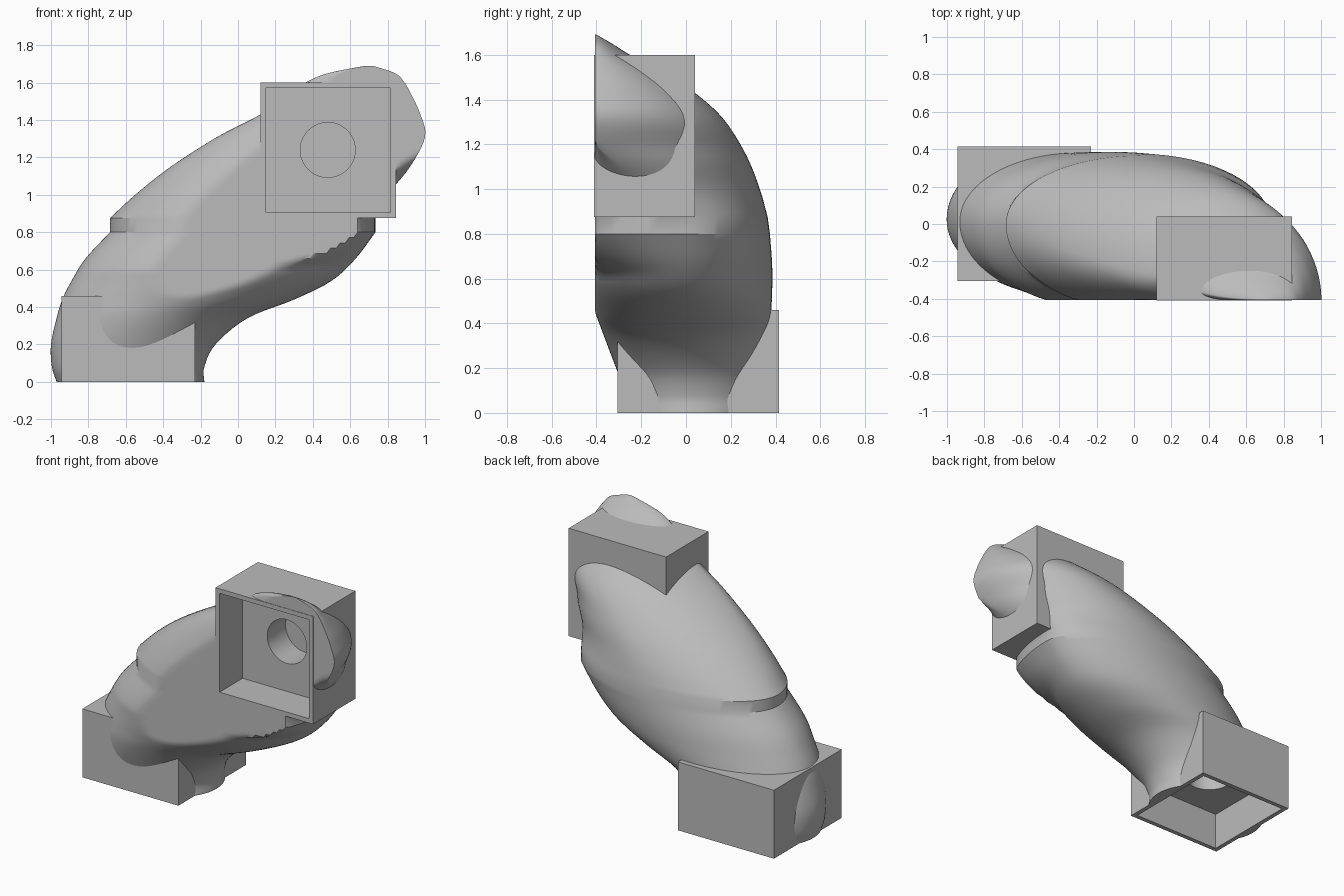
import bpy, bmesh, math
from mathutils import Vector

if "Cube" in bpy.data.objects:
    bpy.data.objects.remove(bpy.data.objects["Cube"], do_unlink=True)

grey = bpy.data.materials.new("plain grey")
grey.use_nodes = True
colour = (0.5, 0.5, 0.5, 1)
grey.diffuse_color = colour
grey.node_tree.nodes["Principled BSDF"].inputs["Base Color"].default_value = colour

FRONT = -0.41


def add_object(name, bm):
    bmesh.ops.recalc_face_normals(bm, faces=bm.faces)
    mesh = bpy.data.meshes.new(name)
    bm.to_mesh(mesh)
    bm.free()
    mesh.materials.append(grey)
    obj = bpy.data.objects.new(name, mesh)
    bpy.context.collection.objects.link(obj)
    return obj


def block(name, low, high):
    bm = bmesh.new()
    bmesh.ops.create_cube(bm, size=1)
    low, high = Vector(low), Vector(high)
    for v in bm.verts:
        v.co = (low + high) / 2 + v.co * (high - low)
    return add_object(name, bm)


def rod(name, centre, radius, depth, tilt):
    bm = bmesh.new()
    bmesh.ops.create_cone(bm, cap_ends=True, segments=48, radius1=radius,
                          radius2=radius, depth=depth)
    obj = add_object(name, bm)
    obj.location = centre
    obj.rotation_euler.x = tilt
    return obj


def ramp(value, start, end):
    return min(1, max(0, (value - start) / (end - start)))


def smooth_rows(rows, steps=5):
    """Catmull-Rom curve through the given rows."""
    pts = [Vector(r) for r in rows]
    pts = [2 * pts[0] - pts[1]] + pts + [2 * pts[-1] - pts[-2]]
    out = []
    for a, b, c, d in zip(pts, pts[1:], pts[2:], pts[3:]):
        for i in range(steps):
            t = i / steps
            out.append(b + (c - a) * t / 2 + (2 * a - 5 * b + 4 * c - d) * t**2 / 2
                       + (3 * b - a - 3 * c + d) * t**3 / 2)
    return out + [pts[-2]]


def section(row, count=96):
    """Level slice of the duct, flattened against the front plane."""
    z, x_min, x_max, back = row
    clip = FRONT + 0.003
    cx, rx = (x_min + x_max) / 2, (x_max - x_min) / 2
    base = 0.03 * (1 - ramp(z, 0, 0.8))
    mid_left = max(clip, base - 0.5 * max(0, z - 0.875))
    mid_right = max(clip, base + FRONT * ramp(z, 0.875, 1.2))
    reach = min(1.12, max(0.74, 0.6 + 0.87 * z))
    ring = []
    for i in range(count):
        a = math.tau * i / count
        c, s = math.cos(a), math.sin(a)
        mid = mid_right if c > 0 else mid_left
        mid = min(mid, back)
        if s >= 0:
            y = mid + (back - mid) * s
        else:
            square = 1 + 0.9 * ramp(z, 0.62, 0.8) if c > 0 else 1
            y = max(clip, mid + (mid - FRONT) * reach * square * s)
        ring.append((cx + rx * c, y, z))
    return ring


# Duct outline: height, right edge, left edge, back edge
lower = [(0, -.97, -.18, .36), (.08, -.995, -.18, .37), (.2, -1, -.12, .37),
         (.34, -.97, .05, .375), (.44, -.94, .3, .38), (.54, -.89, .5, .385),
         (.66, -.815, .63, .385), (.8, -.685, .735, .375)]
upper = [(.875, -.685, .735, .365), (1, -.55, .8, .33), (1.15, -.36, .92, .27),
         (1.31, -.11, 1, .17), (1.43, .12, .975, .04), (1.53, .25, .93, -.11),
         (1.6, .36, .89, -.25), (1.65, .48, .84, -.33), (1.69, .68, .72, -.4)]

# Curved duct with a straight band in the middle
bm = bmesh.new()
rings = [[bm.verts.new(p) for p in section(r)]
         for r in smooth_rows(lower) + smooth_rows(upper)]
for a, b in zip(rings, rings[1:]):
    for i in range(len(a)):
        j = (i + 1) % len(a)
        bm.faces.new((a[i], a[j], b[j], b[i]))
bm.faces.new(rings[0][::-1])
bm.faces.new(rings[-1])
duct = add_object("curved_duct", bm)

# Mounting boxes
upper_box = block("upper_box", (.12, FRONT, .875), (.845, .04, 1.6))
lower_box = block("lower_box", (-.945, -.305, 0), (-.23, .415, .46))

# Recesses and round ports
cutters = [
    block("upper_recess_cutter", (.15, -.6, .905), (.815, -.165, 1.57)),
    rod("upper_port_cutter", (.48, -.15, 1.24), .147, .36, math.pi / 2),
    block("lower_recess_cutter", (-.915, -.275, -.2), (-.26, .385, .25)),
    rod("lower_port_cutter", (-.585, .055, .3), .147, .3, 0),
]
for cutter in cutters:
    cutter.hide_render = True

for obj in (duct, upper_box, lower_box):
    for cutter in cutters:
        if obj is upper_box and cutter.name.startswith("lower"):
            continue
        if obj is lower_box and cutter.name.startswith("upper"):
            continue
        mod = obj.modifiers.new(cutter.name, "BOOLEAN")
        mod.operation = "DIFFERENCE"
        mod.solver = "EXACT"
        mod.object = cutter

# Bake the cuts, then shade
bpy.context.view_layer.update()
graph = bpy.context.evaluated_depsgraph_get()
baked = [(o, bpy.data.meshes.new_from_object(o.evaluated_get(graph)))
         for o in (duct, upper_box, lower_box)]
for obj, mesh in baked:
    obj.modifiers.clear()
    obj.data = mesh
for cutter in cutters:
    bpy.data.objects.remove(cutter, do_unlink=True)
bpy.ops.object.select_all(action="DESELECT")
for obj, mesh in baked:
    obj.select_set(True)
    bpy.context.view_layer.objects.active = obj
bpy.ops.object.shade_smooth_by_angle(angle=math.radians(30))
